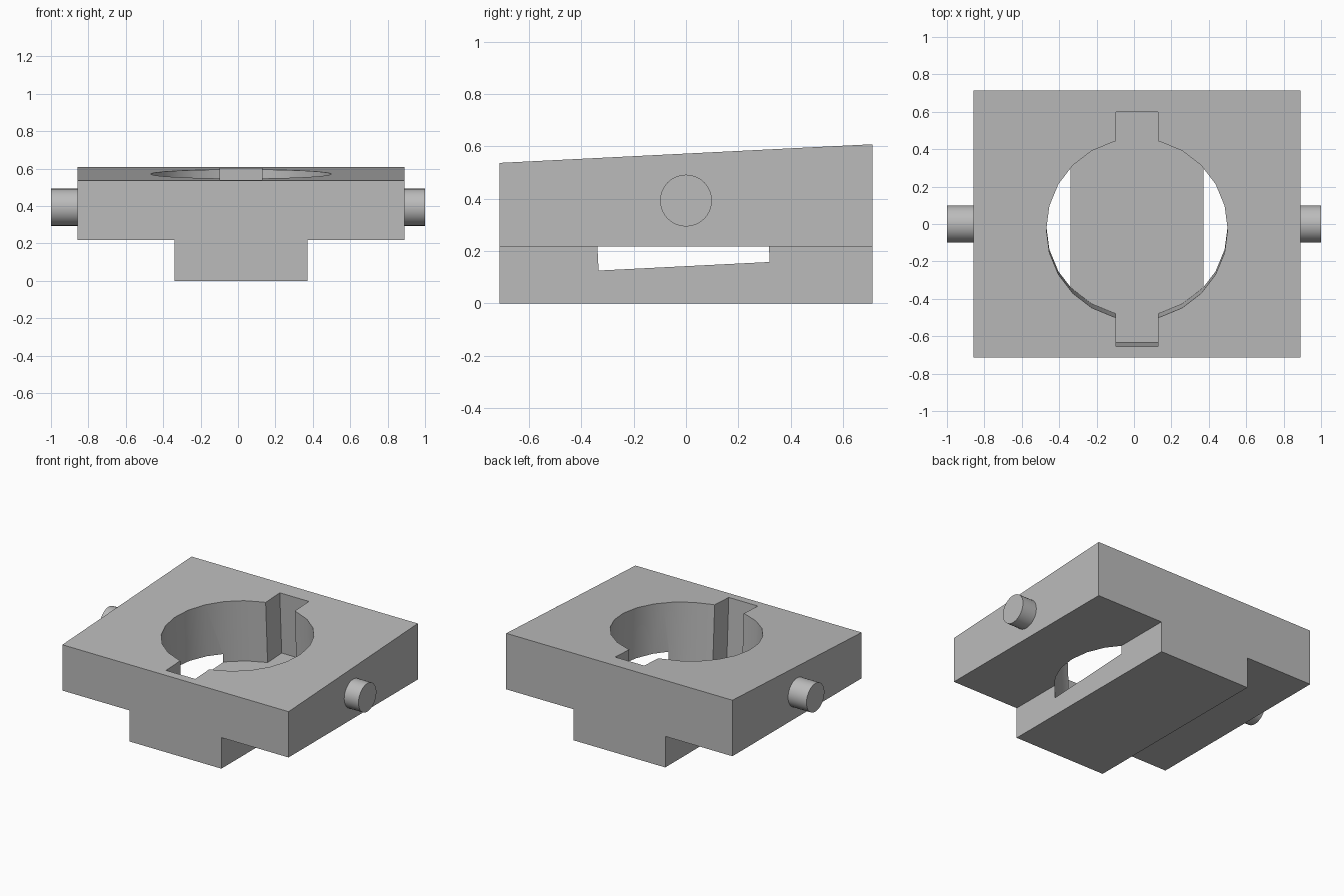
import bpy, bmesh, math
from mathutils import Matrix, Vector

if "Cube" in bpy.data.objects:
    bpy.data.objects.remove(bpy.data.objects["Cube"])

grey = bpy.data.materials.new("plain grey")
grey.use_nodes = True
grey.diffuse_color = (0.5, 0.5, 0.5, 1)
grey.node_tree.nodes["Principled BSDF"].inputs["Base Color"].default_value = (0.5, 0.5, 0.5, 1)

CX = 0.016      # shared centre line of block, rail and hole
SLOPE = 0.05    # rise of the top face towards the back
TOP = 0.5725    # height of the top face at y = 0
HALF_Y = 0.713


def prism(name, points, depth):
    """Extrude a closed outline of 3D points along a depth vector."""
    bm = bmesh.new()
    face = bm.faces.new([bm.verts.new(p) for p in points])
    ext = bmesh.ops.extrude_face_region(bm, geom=[face])
    moved = [v for v in ext["geom"] if isinstance(v, bmesh.types.BMVert)]
    bmesh.ops.translate(bm, verts=moved, vec=depth)
    bmesh.ops.recalc_face_normals(bm, faces=bm.faces)
    mesh = bpy.data.meshes.new(name)
    bm.to_mesh(mesh)
    bm.free()
    mesh.materials.append(grey)
    obj = bpy.data.objects.new(name, mesh)
    bpy.context.collection.objects.link(obj)
    return obj


def select(obj):
    bpy.ops.object.select_all(action='DESELECT')
    obj.select_set(True)
    bpy.context.view_layer.objects.active = obj


# Block with a rail below: T-shaped section run front to back
half = [(0.355, 0), (0.355, 0.217), (0.874, 0.217), (0.874, TOP)]
section = half + [(-x, z) for x, z in reversed(half)]
body = prism("slotted_block", [(CX + x, -HALF_Y, z) for x, z in section],
             Vector((0, 2 * HALF_Y, 0)))
for v in body.data.vertices:
    if v.co.z > 0.5:
        v.co.z = TOP + SLOPE * v.co.y

# Round pocket with two key slots, square to the sloping top
R, SLOT, REACH = 0.485, 0.1125, 0.628
join = math.sqrt(R * R - SLOT * SLOT)
arc = [(R * math.cos(math.radians(a)), R * math.sin(math.radians(a)))
       for a in range(-75, 76, 15)]
right = [(SLOT, -REACH), (SLOT, -join)] + arc + [(SLOT, join), (SLOT, REACH)]
outline = right + [(-x, y) for x, y in reversed(right)]
cutter = prism("pocket_cutter", [(x, y, 0) for x, y in outline], Vector((0, 0, 0.8)))
cutter.data.transform(Matrix.Translation((CX, -0.007, 0.142))
                      @ Matrix.Rotation(math.atan(SLOPE), 4, 'X'))
cutter.hide_render = True

cut = body.modifiers.new("pocket", 'BOOLEAN')
cut.operation = 'DIFFERENCE'
cut.solver = 'EXACT'
cut.object = cutter
select(body)
bpy.ops.object.modifier_apply(modifier=cut.name)
bpy.data.objects.remove(cutter)
bpy.ops.object.shade_smooth_by_angle(angle=math.radians(30))

# Side pins
for name, inner, outer in (("left_pin", 0.8, 1), ("right_pin", -0.8, -1)):
    bpy.ops.mesh.primitive_cylinder_add(
        vertices=32, radius=0.099, depth=abs(outer - inner),
        location=((inner + outer) / 2, 0, 0.393), rotation=(0, math.pi / 2, 0))
    pin = bpy.context.object
    pin.name = name
    pin.data.materials.append(grey)
    select(pin)
    bpy.ops.object.shade_smooth_by_angle(angle=math.radians(30))
